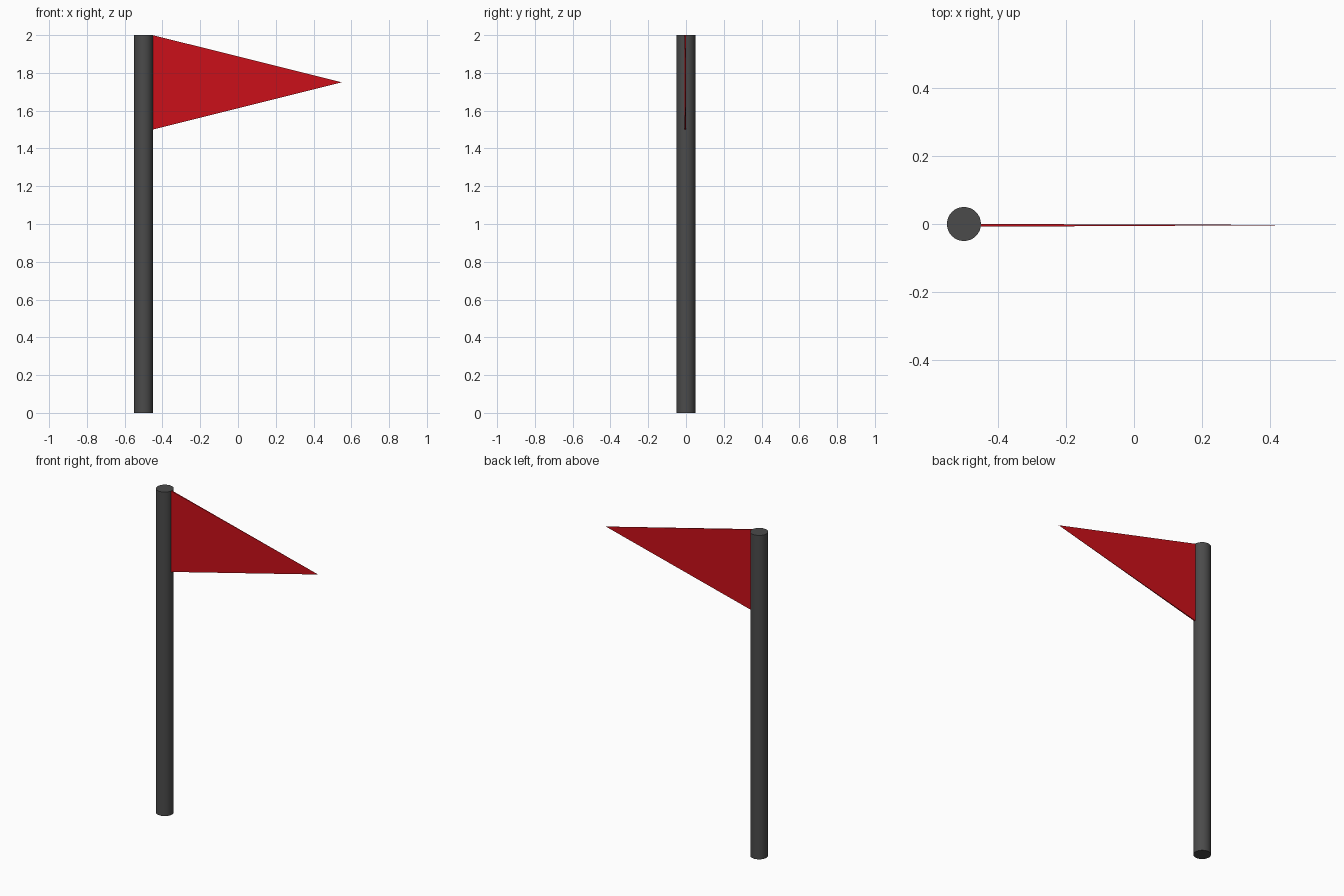
import bpy, bmesh

if "Cube" in bpy.data.objects:
    bpy.data.objects.remove(bpy.data.objects["Cube"])

def material(name, color):
    m = bpy.data.materials.new(name)
    m.diffuse_color = color
    m.use_nodes = True
    m.node_tree.nodes["Principled BSDF"].inputs["Base Color"].default_value = m.diffuse_color
    return m

# Upright pole
bpy.ops.mesh.primitive_cylinder_add(vertices=32, radius=0.05, depth=2, location=(-0.5, 0, 1))
pole = bpy.context.object
pole.name = "pole"
pole.data.materials.append(material("dark_grey", (0.07, 0.07, 0.07, 1)))
bpy.ops.object.shade_smooth_by_angle()

# Triangular pennant: thin at the pole, tapering to a point
bm = bmesh.new()
base = [bm.verts.new((-0.452, y, z)) for y, z in
        ((-0.008, 1.5), (0, 1.5), (0, 2), (-0.008, 2))]
tip = bm.verts.new((0.55, -0.003, 1.75))
bm.faces.new(base)
for i in range(4):
    bm.faces.new((base[i], base[(i + 1) % 4], tip))
bmesh.ops.recalc_face_normals(bm, faces=bm.faces)
mesh = bpy.data.meshes.new("flag")
bm.to_mesh(mesh)
bm.free()
flag = bpy.data.objects.new("flag", mesh)
bpy.context.collection.objects.link(flag)
mesh.materials.append(material("red", (0.6, 0.005, 0.01, 1)))
